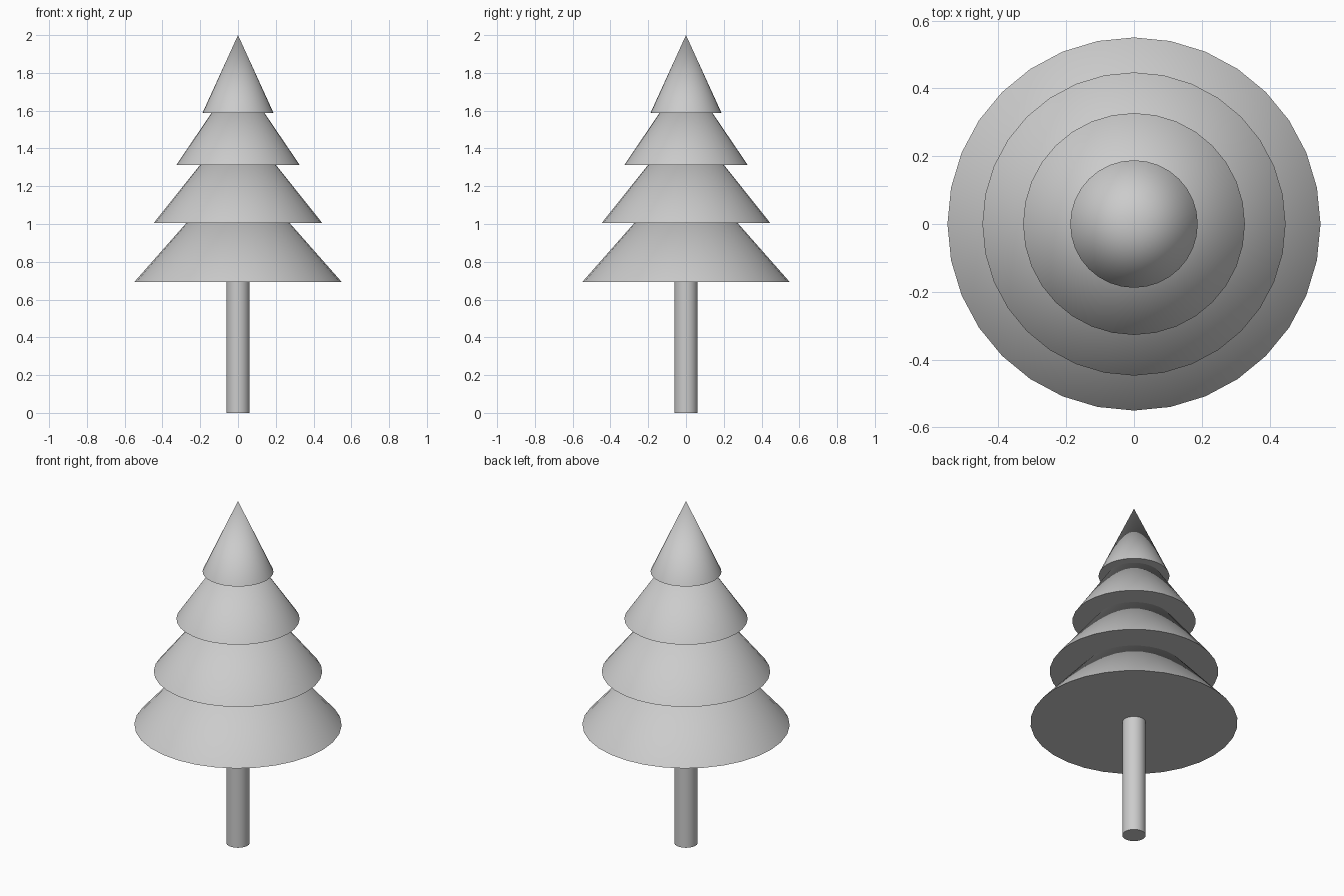
import bpy
import math

cube = bpy.data.objects.get("Cube")
if cube:
    bpy.data.objects.remove(cube, do_unlink=True)

SIDES = 32

grey = bpy.data.materials.new("plain grey")
grey.use_nodes = True
colour = (0.6, 0.6, 0.6, 1.0)
grey.diffuse_color = colour
grey.node_tree.nodes["Principled BSDF"].inputs["Base Color"].default_value = colour


def finish(name):
    """Name the new part, colour it and smooth its sides."""
    part = bpy.context.object
    part.name = name
    part.data.materials.append(grey)
    bpy.ops.object.shade_smooth_by_angle(angle=math.radians(30))


# Trunk, running a little way into the lowest tier
trunk_height = 0.71
bpy.ops.mesh.primitive_cylinder_add(
    vertices=SIDES, radius=0.062, depth=trunk_height, location=(0, 0, trunk_height / 2))
finish("trunk")

# Foliage tiers: name, base radius, base height, tip height
tiers = [
    ("bottom_tier", 0.55, 0.692, 1.315),
    ("lower_tier", 0.447, 1.004, 1.565),
    ("upper_tier", 0.327, 1.312, 1.795),
    ("top_tier", 0.188, 1.588, 2.0),
]
for name, radius, base, tip in tiers:
    bpy.ops.mesh.primitive_cone_add(
        vertices=SIDES, radius1=radius, radius2=0, depth=tip - base,
        location=(0, 0, (base + tip) / 2))
    finish(name)
